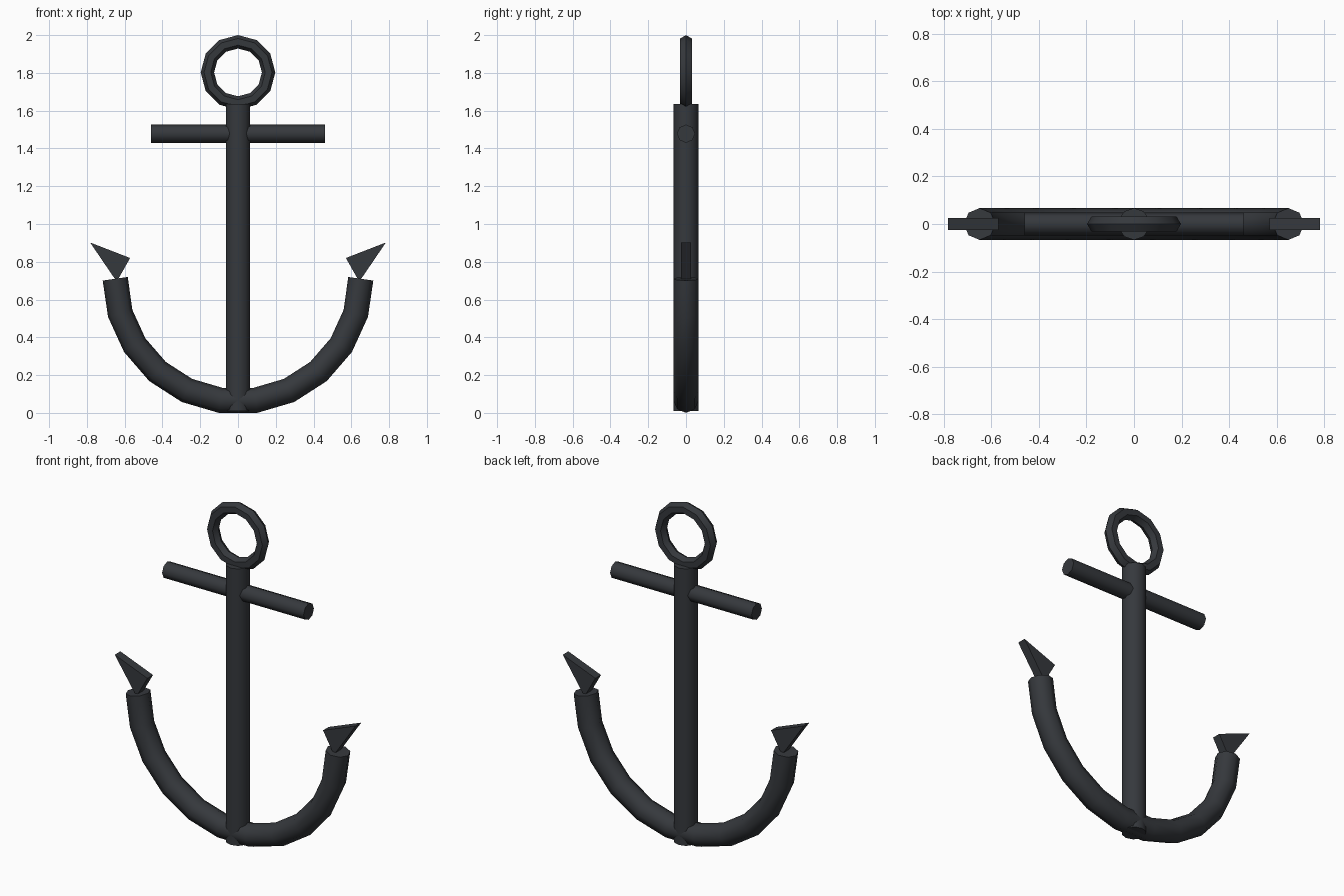
import bpy, bmesh
from math import pi, sin, cos, radians
from mathutils import Vector

if "Cube" in bpy.data.objects:
    bpy.data.objects.remove(bpy.data.objects["Cube"])

iron = bpy.data.materials.new("dark_iron")
iron.diffuse_color = (0.036, 0.04, 0.046, 1)
iron.use_nodes = True
iron.node_tree.nodes["Principled BSDF"].inputs["Base Color"].default_value = iron.diffuse_color


def finish(obj, name, smooth=True):
    obj.name = name
    obj.data.materials.append(iron)
    if smooth:
        bpy.ops.object.select_all(action='DESELECT')
        obj.select_set(True)
        bpy.context.view_layer.objects.active = obj
        bpy.ops.object.shade_smooth_by_angle(angle=radians(50))
    return obj


def from_bmesh(bm, name, smooth=True):
    bmesh.ops.recalc_face_normals(bm, faces=bm.faces)
    mesh = bpy.data.meshes.new(name)
    bm.to_mesh(mesh)
    bm.free()
    obj = bpy.data.objects.new(name, mesh)
    bpy.context.collection.objects.link(obj)
    return finish(obj, name, smooth)


# Shank
bpy.ops.mesh.primitive_cylinder_add(vertices=10, radius=0.067, depth=1.627, location=(0, 0, 0.8225))
finish(bpy.context.object, "shank")

# Stock crossbar
bpy.ops.mesh.primitive_cylinder_add(vertices=8, radius=0.048, depth=0.92,
                                    location=(0, 0, 1.478), rotation=(0, pi / 2, 0))
finish(bpy.context.object, "stock")

# Ring
bpy.ops.mesh.primitive_torus_add(major_segments=12, minor_segments=6, major_radius=0.162,
                                 minor_radius=0.0355, location=(0, 0, 1.8025), rotation=(pi / 2, 0, 0))
finish(bpy.context.object, "ring")

# Arms: one tube swept along a half circle in 11 straight pieces
R, CZ, TUBE, STEPS, SIDES = 0.65, 0.71, 0.067, 11, 8
bm = bmesh.new()
rings = []
for i in range(STEPS + 1):
    a = -pi / 2 + pi * i / STEPS
    centre = Vector((R * sin(a), 0, CZ - R * cos(a)))
    # end caps stand square to their tube piece
    tilt = a + (pi / STEPS / 2 if i == 0 else -pi / STEPS / 2 if i == STEPS else 0)
    out = Vector((sin(tilt), 0, -cos(tilt)))
    rings.append([bm.verts.new(centre + TUBE * (cos(t) * out + sin(t) * Vector((0, 1, 0))))
                  for t in (2 * pi * k / SIDES for k in range(SIDES))])
for r0, r1 in zip(rings, rings[1:]):
    for k in range(SIDES):
        n = (k + 1) % SIDES
        bm.faces.new((r0[k], r0[n], r1[n], r1[k]))
bm.faces.new(rings[0])
bm.faces.new(rings[-1])
from_bmesh(bm, "arms")

# Flukes: flat triangular plates, mirrored
for side, label in ((-1, "left"), (1, "right")):
    bm = bmesh.new()
    tri = [(0.783, 0.902), (0.571, 0.82), (0.642, 0.695)]
    face = bm.faces.new([bm.verts.new((side * x, -0.026, z)) for x, z in tri])
    ext = bmesh.ops.extrude_face_region(bm, geom=[face], use_keep_orig=True)
    moved = [v for v in ext["geom"] if isinstance(v, bmesh.types.BMVert)]
    bmesh.ops.translate(bm, verts=moved, vec=(0, 0.052, 0))
    from_bmesh(bm, label + "_fluke", smooth=False)
